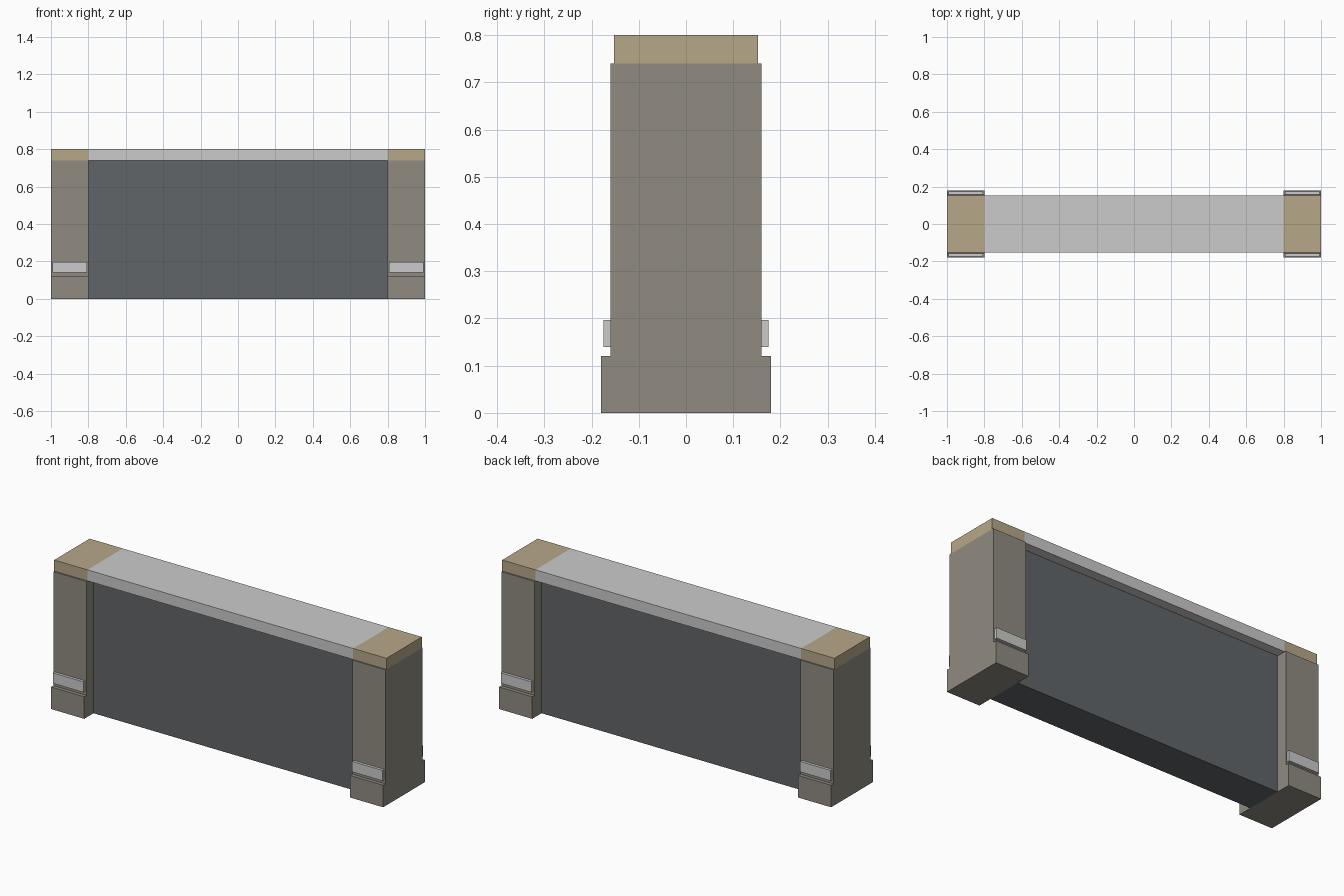
import bpy
import bmesh

if "Cube" in bpy.data.objects:
    bpy.data.objects.remove(bpy.data.objects["Cube"])


def material(name, rgb):
    m = bpy.data.materials.new(name)
    m.diffuse_color = (*rgb, 1.0)
    m.use_nodes = True
    m.node_tree.nodes["Principled BSDF"].inputs["Base Color"].default_value = m.diffuse_color
    return m


stone = material("stone", (0.28, 0.26, 0.22))
tan = material("tan_stone", (0.47, 0.39, 0.25))
dark = material("dark_panel", (0.12, 0.13, 0.14))


def finish(name, bm, mat):
    bmesh.ops.recalc_face_normals(bm, faces=bm.faces[:])
    mesh = bpy.data.meshes.new(name)
    bm.to_mesh(mesh)
    bm.free()
    obj = bpy.data.objects.new(name, mesh)
    bpy.context.collection.objects.link(obj)
    if mat:
        mesh.materials.append(mat)
    return obj


def box(name, x, y, z, mat=None):
    """Box from (min, max) ranges on each axis."""
    bm = bmesh.new()
    bmesh.ops.create_cube(bm, size=1)
    for v in bm.verts:
        v.co = [r[0] if c < 0 else r[1] for c, r in zip(v.co, (x, y, z))]
    return finish(name, bm, mat)


def extrude_x(name, profile, x0, x1, mat=None):
    """Extrude a closed (y, z) profile along x."""
    bm = bmesh.new()
    face = bm.faces.new([bm.verts.new((x0, y, z)) for y, z in profile])
    out = bmesh.ops.extrude_face_region(bm, geom=[face])
    for v in out["geom"]:
        if isinstance(v, bmesh.types.BMVert):
            v.co.x = x1
    return finish(name, bm, mat)


# Recessed centre panel and the top rail over it
box("panel", (-0.8, 0.8), (-0.1, 0.1), (0, 0.74), dark)
box("top_rail", (-0.8, 0.8), (-0.152, 0.152), (0.74, 0.8))

# Stepped outline shared by both end posts: wide foot, narrower shaft
half = [(0.18, 0), (0.18, 0.12), (0.16, 0.12), (0.16, 0.74)]
outline = half + [(-y, z) for y, z in reversed(half)]

for side, s in (("left", -1), ("right", 1)):
    x0, x1 = sorted((0.8 * s, 1.0 * s))
    extrude_x(side + "_post", outline, x0, x1, stone)
    box(side + "_cap", (x0, x1), (-0.152, 0.152), (0.74, 0.8), tan)
    # Raised trim strips above the foot, front and back
    for face, f in (("front", -1), ("back", 1)):
        box(f"{side}_{face}_trim", (x0 + 0.008, x1 - 0.008),
            sorted((0.16 * f, 0.175 * f)), (0.14, 0.197))
